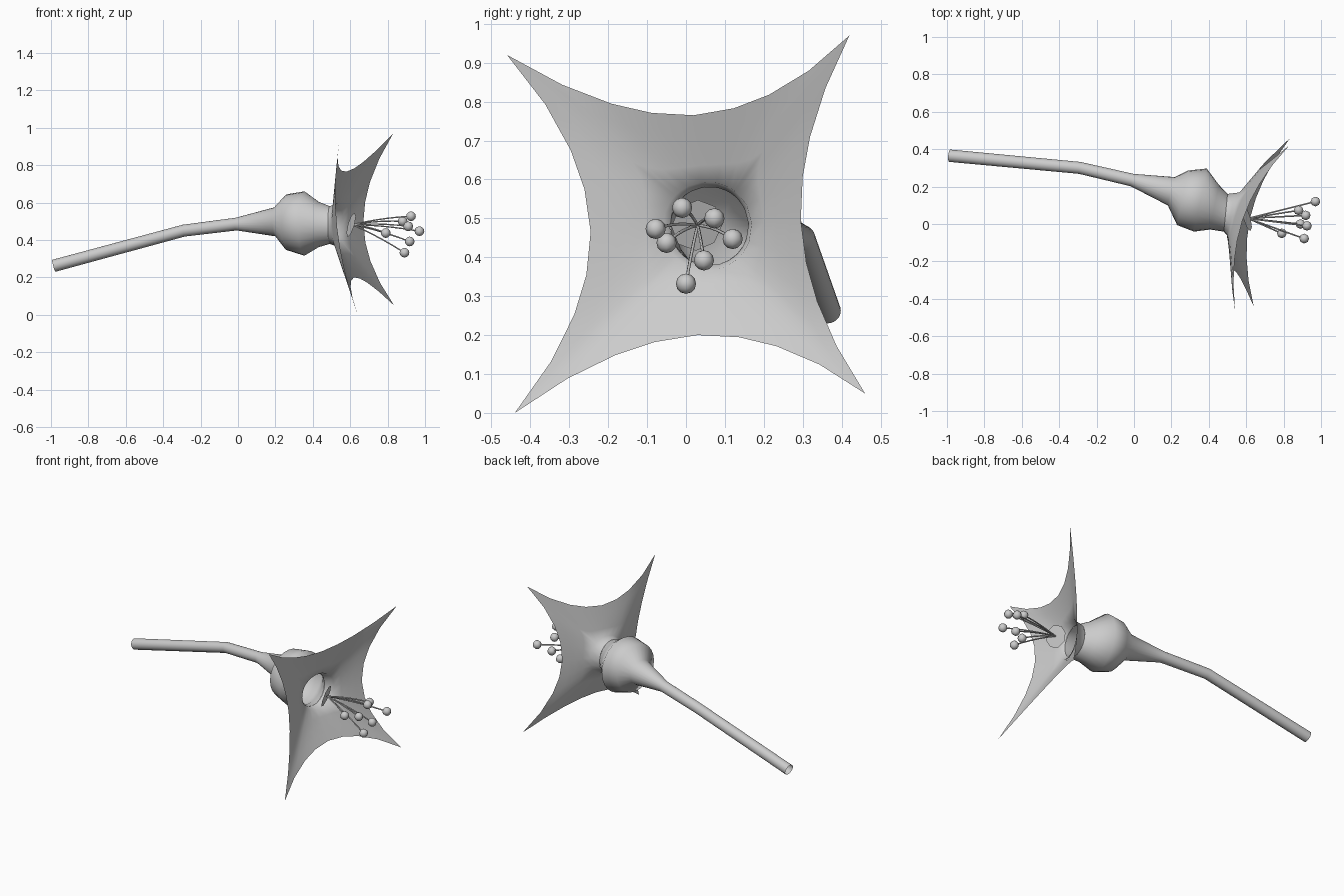
import bpy, bmesh, math
from mathutils import Vector, Matrix

cube = bpy.data.objects.get("Cube")
if cube:
    bpy.data.objects.remove(cube, do_unlink=True)

grey = bpy.data.materials.new("soft grey")
grey.use_nodes = True
grey.diffuse_color = (0.6, 0.6, 0.6, 1)
grey.node_tree.nodes["Principled BSDF"].inputs["Base Color"].default_value = (0.6, 0.6, 0.6, 1)


def finish(bm, name, smooth=True):
    mesh = bpy.data.meshes.new(name)
    bm.normal_update()
    bm.to_mesh(mesh)
    bm.free()
    mesh.materials.append(grey)
    for poly in mesh.polygons:
        poly.use_smooth = smooth
    obj = bpy.data.objects.new(name, mesh)
    bpy.context.collection.objects.link(obj)
    return obj


def loft(name, rings):
    """Skin a row of closed rings, leaving both ends open."""
    bm = bmesh.new()
    rows = [[bm.verts.new(p) for p in ring] for ring in rings]
    n = len(rows[0])
    for a, b in zip(rows, rows[1:]):
        for i in range(n):
            j = (i + 1) % n
            bm.faces.new((a[i], a[j], b[j], b[i]))
    return finish(bm, name)


def circle(centre, normal, radius, sides):
    turn = Vector((1, 0, 0)).rotation_difference(Vector(normal)).to_matrix()
    angles = [2 * math.pi * i / sides for i in range(sides)]
    return [Vector(centre) + turn @ Vector((0, radius * math.cos(a), radius * math.sin(a)))
            for a in angles]


# Stem swelling into the bulb: centre, radius, ring normal
sections = [
    ((-0.985, 0.365, 0.262), 0.033, (1, -0.1, 0.27)),
    ((-0.29, 0.30, 0.45), 0.032, (1, -0.15, 0.2)),
    ((-0.01, 0.235, 0.485), 0.034, (1, -0.25, 0.1)),
    ((0.20, 0.175, 0.497), 0.078, (1, -0.25, 0.05)),
    ((0.26, 0.14, 0.495), 0.149, (1, -0.2, 0)),
    ((0.355, 0.128, 0.488), 0.172, (1, -0.2, 0)),
    ((0.43, 0.09, 0.483), 0.122, (1, -0.2, 0)),
    ((0.49, 0.06, 0.48), 0.101, (1, -0.1, 0)),
]
loft("stem_and_bulb", [circle(c, n, r, 24) for c, r, n in sections])

# Four pointed petals: outline runs from tip to edge middle to next tip
tips = [Vector(p) for p in ((0.83, 0.42, 0.97), (0.54, -0.46, 0.92),
                            (0.64, -0.44, 0.0), (0.835, 0.46, 0.05))]
mids = [Vector(p) for p in ((0.58, 0.02, 0.765), (0.53, -0.245, 0.465),
                            (0.62, 0.03, 0.2), (0.67, 0.295, 0.495))]
outline = []


def edge_point(tip, mid, other, t):
    along = (tip - other) / 2
    base = mid + along * (1 - t)
    bend = tip - mid - along
    return base + bend * (1 - t) ** 1.9


for k in range(4):
    a, m, b = tips[k], mids[k], tips[(k + 1) % 4]
    outline += [edge_point(a, m, b, t) for t in (0, 0.28, 0.54, 0.76)]
    outline += [m]
    outline += [edge_point(b, m, a, t) for t in (0.76, 0.54, 0.28)]

throat = Vector((0.53, 0.055, 0.48))


def throat_ring(centre, radius, slope):
    ring = []
    for p in outline:
        d = Vector((0, p.y - centre.y, p.z - centre.z)).normalized() * radius
        ring.append(centre + d + Vector((slope * d.y, 0, 0)))
    return ring


neck = throat_ring(Vector((0.49, 0.06, 0.48)), 0.101, 0.1)
mouth = throat_ring(throat, 0.114, 0.3)
petal_rings = [neck, mouth]
for t in (0.25, 0.5, 0.75, 1):
    petal_rings.append([m.lerp(p, t) for m, p in zip(mouth, outline)])
loft("petals", petal_rings)

# Tilted disc that carries the stamens
bm = bmesh.new()
bm.faces.new([bm.verts.new(p) for p in
              circle((0.605, 0.028, 0.482), (0.92, 0.25, -0.27), 0.068, 8)])
finish(bm, "stamen_disc", False)

# Stamens: a thin bowed filament with a round anther
root = Vector((0.61, 0.03, 0.482))
anthers = [(0.925, -0.01, 0.527), (0.88, 0.073, 0.50), (0.91, -0.078, 0.473),
           (0.79, -0.05, 0.437), (0.97, 0.12, 0.447), (0.918, 0.046, 0.392),
           (0.89, 0.0, 0.332)]
for i, end in enumerate(anthers, 1):
    end = Vector(end)
    path = []
    for s in range(6):
        t = s / 5
        path.append(root.lerp(end, t) + Vector((0, 0, 0.03 * t * (1 - t))))
    loft(f"filament_{i}", [circle(p, end - root, 0.004, 6) for p in path])
    bm = bmesh.new()
    bmesh.ops.create_uvsphere(bm, u_segments=8, v_segments=6, radius=0.026,
                              matrix=Matrix.Translation(end))
    finish(bm, f"anther_{i}")
